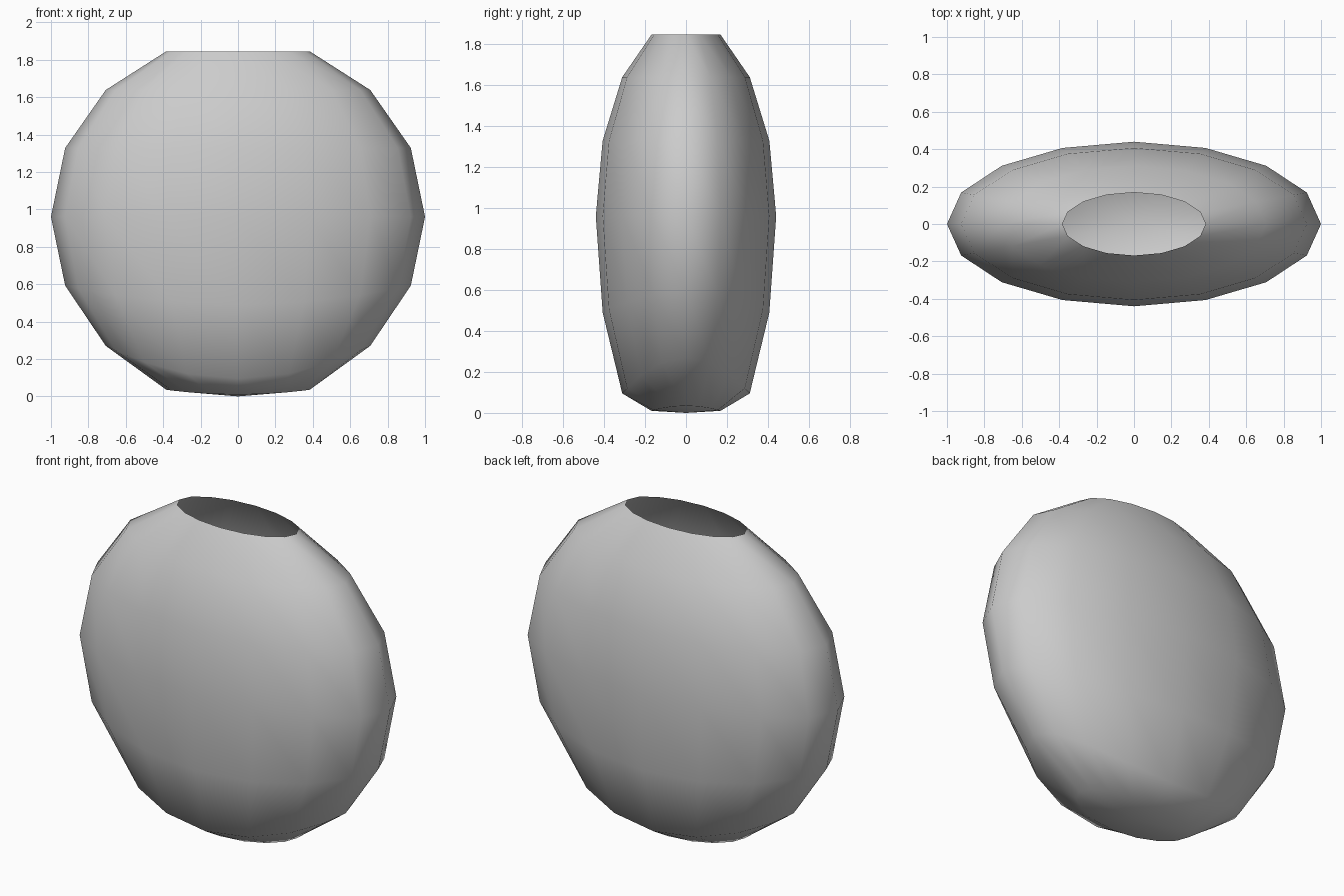
import bpy, bmesh
from math import sin, cos, pi

if "Cube" in bpy.data.objects:
    bpy.data.objects.remove(bpy.data.objects["Cube"])

SEGMENTS = 16
DEPTH = 0.44          # flattening along y

# ring profile, top rim to base: radius, z at the side ends, z at front/back middle
RINGS = [
    (0.383, 1.845, 1.845),
    (0.707, 1.638, 1.638),
    (0.924, 1.328, 1.328),
    (1.000, 0.960, 0.960),
    (0.924, 0.592, 0.490),
    (0.707, 0.270, 0.095),
    (0.383, 0.035, 0.010),
]

bm = bmesh.new()


def add_ring(radius, z_side, z_mid):
    verts = []
    for i in range(SEGMENTS):
        a = 2 * pi * i / SEGMENTS
        z = z_side + (z_mid - z_side) * sin(a) ** 2
        verts.append(bm.verts.new((radius * cos(a), radius * sin(a) * DEPTH, z)))
    return verts


# flattened round wall with an open mouth
rings = [add_ring(*r) for r in RINGS]
for upper, lower in zip(rings, rings[1:]):
    for i in range(SEGMENTS):
        j = (i + 1) % SEGMENTS
        bm.faces.new((upper[i], lower[i], lower[j], upper[j]))

# closed base fan
pole = bm.verts.new((0, 0, 0))
base = rings[-1]
for i in range(SEGMENTS):
    bm.faces.new((base[i], pole, base[(i + 1) % SEGMENTS]))

for face in bm.faces:
    face.smooth = True

mesh = bpy.data.meshes.new("vase_body")
bm.to_mesh(mesh)
bm.free()
vase = bpy.data.objects.new("vase_body", mesh)
bpy.context.collection.objects.link(vase)
